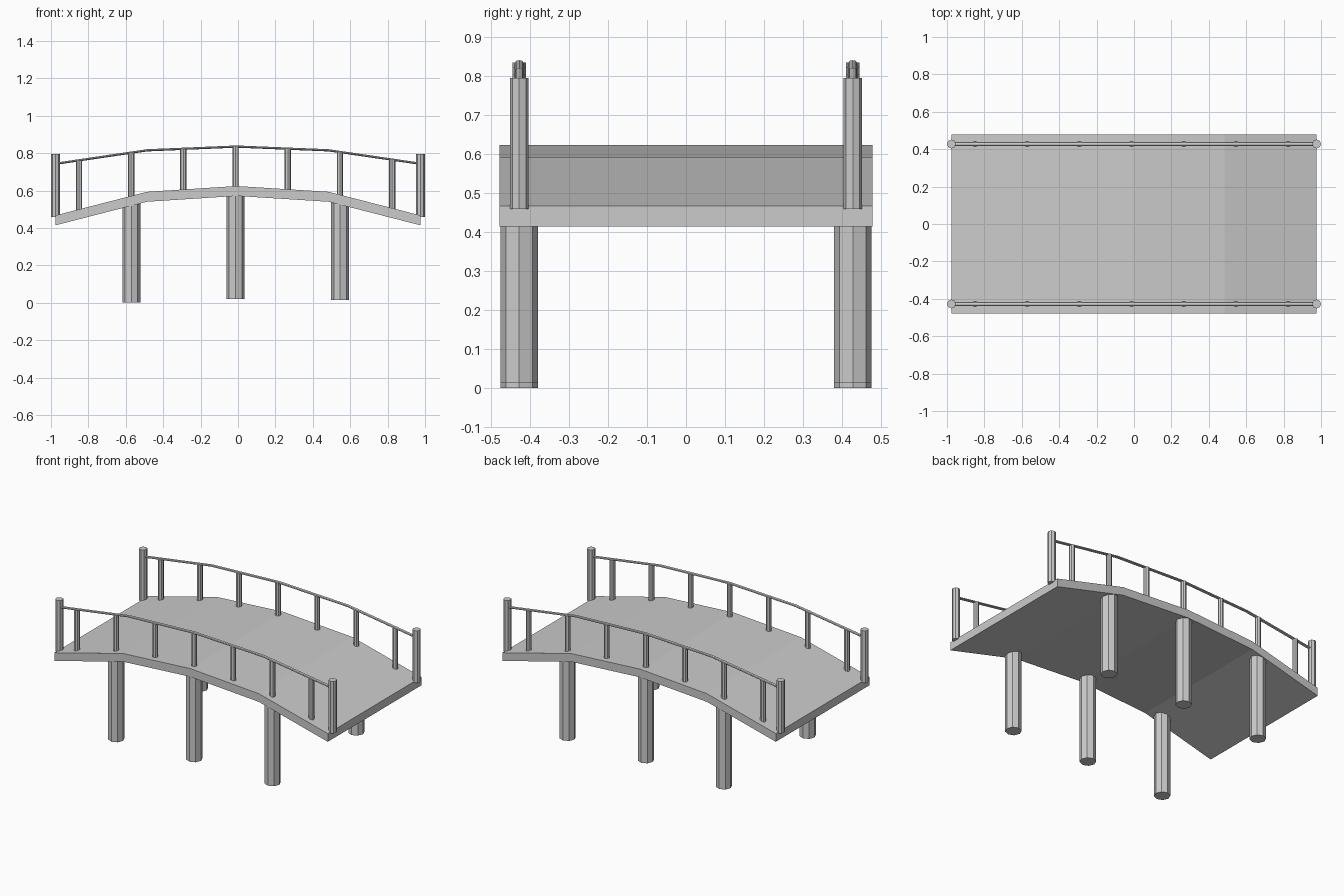
import bpy, bmesh
from math import cos, sin, tau

if "Cube" in bpy.data.objects:
    bpy.data.objects.remove(bpy.data.objects["Cube"])

DECK = [(-0.976, 0.467), (-0.486, 0.593), (-0.008, 0.624), (0.484, 0.593), (0.976, 0.467)]
RAIL = [(-0.976, 0.743), (-0.486, 0.815), (-0.008, 0.835), (0.484, 0.815), (0.976, 0.743)]
SIDE_Y = 0.4275


def height(profile, x):
    for (x0, z0), (x1, z1) in zip(profile, profile[1:]):
        if x <= x1:
            return z0 + (z1 - z0) * (x - x0) / (x1 - x0)


def loft(name, rings):
    """Skin a series of equal closed rings and cap both ends."""
    bm = bmesh.new()
    vs = [[bm.verts.new(p) for p in r] for r in rings]
    n = len(vs[0])
    for a, b in zip(vs, vs[1:]):
        for i in range(n):
            j = (i + 1) % n
            bm.faces.new((a[i], a[j], b[j], b[i]))
    bm.faces.new(vs[0][::-1])
    bm.faces.new(vs[-1])
    bmesh.ops.recalc_face_normals(bm, faces=bm.faces)
    me = bpy.data.meshes.new(name)
    bm.to_mesh(me)
    bm.free()
    ob = bpy.data.objects.new(name, me)
    bpy.context.collection.objects.link(ob)
    return ob


def post(name, x, y, z0, z1, r):
    """Eight-sided upright."""
    loft(name, [[(x + r * cos(i * tau / 8), y + r * sin(i * tau / 8), z)
                 for i in range(8)] for z in (z0, z1)])


# Arched deck slab
loft("deck", [[(x, -0.478, z - 0.053), (x, 0.478, z - 0.053),
               (x, 0.478, z), (x, -0.478, z)] for x, z in DECK])

for side, y in (("front", -SIDE_Y), ("back", SIDE_Y)):
    # Support pillars
    for x, z0, z1 in ((-0.57, 0.0, 0.535), (-0.013, 0.02, 0.58), (0.546, 0.015, 0.535)):
        post(side + "_pillar", x, y, z0, z1, 0.048)
    # Tall end posts
    for x in (-0.976, 0.976):
        post(side + "_end_post", x, y, 0.459, 0.795, 0.024)
    # Balusters following the arch
    for i in range(-3, 4):
        x = -0.013 + i * 0.279
        post(side + "_baluster", x, y, height(DECK, x) - 0.004, height(RAIL, x), 0.017)
    # Handrail
    loft(side + "_handrail", [[(x, y + 0.011 * cos(i * tau / 8), z + 0.006 * sin(i * tau / 8))
                               for i in range(8)] for x, z in RAIL])
